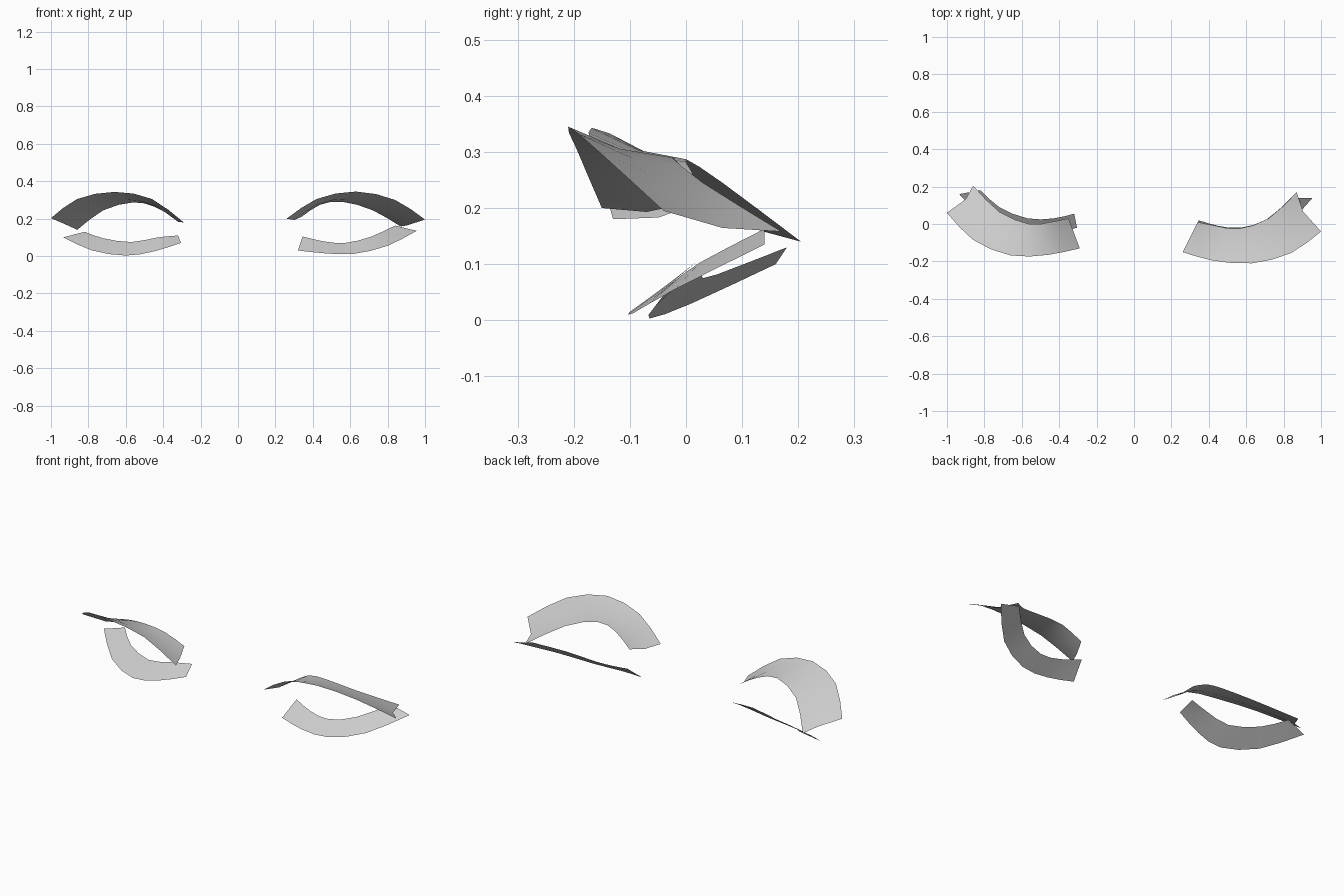
import bpy
import bmesh
from mathutils import Vector

default_cube = bpy.data.objects.get("Cube")
if default_cube:
    bpy.data.objects.remove(default_cube, do_unlink=True)

# One shared colour
grey = bpy.data.materials.new("soft_grey")
grey.use_nodes = True
colour = (0.6, 0.6, 0.6, 1)
grey.diffuse_color = colour
grey.node_tree.nodes["Principled BSDF"].inputs["Base Color"].default_value = colour


def smooth_path(points, steps=2):
    """Pass a smooth curve through the points and sample it evenly."""
    points = [Vector(p) for p in points]
    before = points[0] * 2 - points[1]
    after = points[-1] * 2 - points[-2]
    padded = [before] + points + [after]
    path = []
    for i in range(len(points) - 1):
        a, b, c, d = padded[i:i + 4]
        for step in range(steps):
            t = step / steps
            path.append(b + (c - a) * t / 2
                        + (a * 2 - b * 5 + c * 4 - d) * t * t / 2
                        + (b * 3 - a - c * 3 + d) * t ** 3 / 2)
    path.append(points[-1])
    return path


def lash_strip(name, root_points, tip_points, sag=0.0, notch=0.0):
    """Build a curved open band between its root edge and its tip edge."""
    roots, tips = smooth_path(root_points), smooth_path(tip_points)
    middles = [(r + t) / 2 - Vector((0, 0, sag)) for r, t in zip(roots, tips)]
    side = 1 if roots[0].x > 0 else -1
    middles[-1].x -= side * notch

    bm = bmesh.new()
    rows = [[bm.verts.new(p) for p in row] for row in (roots, middles, tips)]
    for back, front in zip(rows, rows[1:]):
        for i in range(len(back) - 1):
            bm.faces.new((back[i], front[i], front[i + 1], back[i + 1]))
    # Turn the whole band so that it faces up
    bm.normal_update()
    if sum(face.normal.z for face in bm.faces) < 0:
        bmesh.ops.reverse_faces(bm, faces=bm.faces[:])

    mesh = bpy.data.meshes.new(name)
    bm.to_mesh(mesh)
    bm.free()
    for face in mesh.polygons:
        face.use_smooth = True
    mesh.materials.append(grey)
    strip = bpy.data.objects.new(name, mesh)
    bpy.context.collection.objects.link(strip)
    return strip


# Upper lashes: arched bands that flare forward and up
lash_strip(
    "left_upper_lash",
    root_points=[(.34, .01, .21), (.44, -.01, .275), (.56, -.025, .29),
                 (.72, .03, .245), (.87, .17, .158)],
    tip_points=[(.26, -.15, .2), (.42, -.195, .305), (.63, -.21, .345),
                (.84, -.155, .3), (1, -.04, .195)],
    sag=.012, notch=.03)

lash_strip(
    "right_upper_lash",
    root_points=[(-.35, .03, .21), (-.45, .01, .265), (-.56, 0, .287),
                 (-.72, .065, .245), (-.86, .205, .14)],
    tip_points=[(-.29, -.13, .18), (-.46, -.165, .305), (-.66, -.168, .343),
                (-.86, -.085, .305), (-1, .06, .203)],
    sag=.012, notch=.03)

# Lower lashes: flatter crescents that slope forward and down
lash_strip(
    "left_lower_lash",
    root_points=[(.345, .02, .105), (.45, -.01, .08), (.57, -.02, .07),
                 (.71, .025, .103), (.84, .14, .163)],
    tip_points=[(.32, -.07, .03), (.46, -.1, .015), (.62, -.095, .012),
                (.8, -.02, .055), (.955, .14, .135)])

lash_strip(
    "right_lower_lash",
    root_points=[(-.32, .055, .11), (-.43, .03, .1), (-.57, .03, .075),
                 (-.72, .09, .095), (-.82, .18, .13)],
    tip_points=[(-.305, -.02, .07), (-.45, -.055, .025), (-.6, -.065, .003),
                (-.78, .01, .03), (-.935, .16, .1)])
